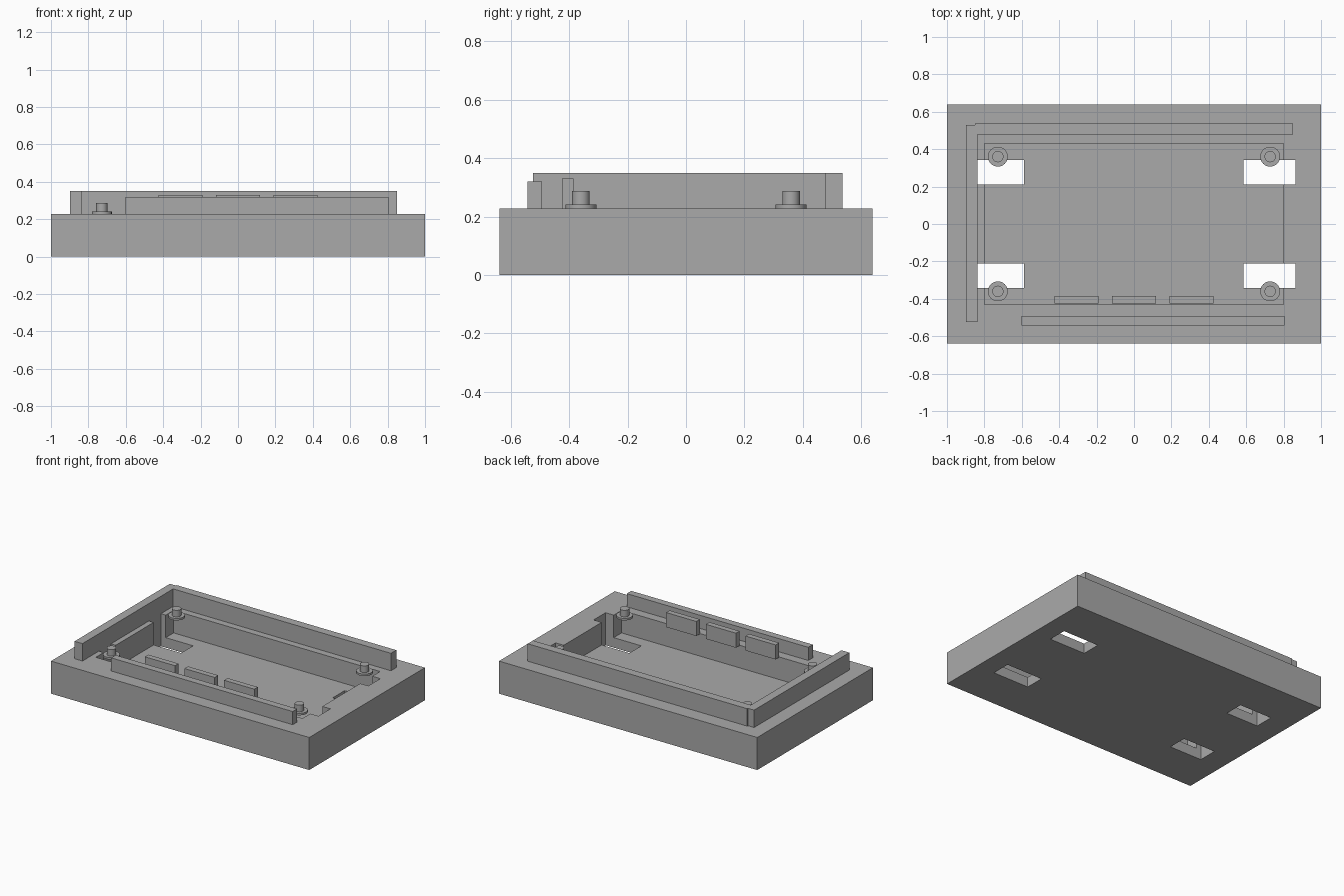
import bpy
import bmesh
from mathutils import Matrix

cube = bpy.data.objects.get("Cube")
if cube:
    bpy.data.objects.remove(cube, do_unlink=True)

GREY = (0.40, 0.40, 0.40, 1.0)
mat = bpy.data.materials.new("plain grey")
mat.use_nodes = True
mat.diffuse_color = GREY
mat.node_tree.nodes["Principled BSDF"].inputs["Base Color"].default_value = GREY

TOP = 0.228      # deck height of the base
FLOOR = 0.07     # pocket floor


def add_object(name, bm):
    bmesh.ops.recalc_face_normals(bm, faces=bm.faces)
    mesh = bpy.data.meshes.new(name)
    bm.to_mesh(mesh)
    bm.free()
    mesh.materials.append(mat)
    ob = bpy.data.objects.new(name, mesh)
    bpy.context.collection.objects.link(ob)
    return ob


def prism(name, outline, z0, z1):
    """Extrude a flat outline from z0 up to z1."""
    bm = bmesh.new()
    face = bm.faces.new([bm.verts.new((x, y, z0)) for x, y in outline])
    ext = bmesh.ops.extrude_face_region(bm, geom=[face])["geom"]
    verts = [g for g in ext if isinstance(g, bmesh.types.BMVert)]
    bmesh.ops.translate(bm, verts=verts, vec=(0, 0, z1 - z0))
    return add_object(name, bm)


def box(name, x0, x1, y0, y1, z0, z1):
    return prism(name, [(x0, y0), (x1, y0), (x1, y1), (x0, y1)], z0, z1)


def cut(target, cutter):
    """Subtract the cutter for good, then remove it."""
    cutter.hide_render = True
    mod = target.modifiers.new("cut", 'BOOLEAN')
    mod.operation = 'DIFFERENCE'
    mod.solver = 'EXACT'
    mod.object = cutter
    bpy.context.view_layer.objects.active = target
    bpy.ops.object.modifier_apply(modifier=mod.name)
    bpy.data.objects.remove(cutter, do_unlink=True)


# Base block with a pocket and four through slots
base = box("base", -1, 1, -0.64, 0.64, 0, TOP)
cut(base, box("pocket_cutter", -0.80, 0.80, -0.43, 0.43, FLOOR, 0.5))
for x0, x1 in ((-0.837, -0.588), (0.586, 0.863)):
    for y0, y1 in ((-0.343, -0.21), (0.21, 0.343)):
        cut(base, box("slot_cutter", x0, x1, y0, y1, -0.1, 0.5))

# Tall L-shaped rail along the back and one side
prism("corner_rail", [(-0.898, -0.525), (-0.837, -0.525), (-0.837, 0.478),
                      (0.85, 0.478), (0.85, 0.537), (-0.85, 0.537),
                      (-0.85, 0.529), (-0.898, 0.529)], TOP, 0.35)

# Lower front rail
box("front_rail", -0.602, 0.804, -0.543, -0.493, TOP, 0.32)

# Three upright tabs over the front edge of the pocket
for i, x in enumerate((-0.307, 0, 0.307)):
    box(f"tab_{i + 1}", x - 0.117, x + 0.117, -0.425, -0.386, TOP, 0.33)

# Locating pins with flanges
for sx, side in ((-1, "right"), (1, "left")):
    for sy, end in ((-1, "front"), (1, "back")):
        bm = bmesh.new()
        for r, z0, z1 in ((0.053, TOP, 0.242), (0.03, 0.242, 0.288)):
            place = Matrix.Translation((sx * 0.728, sy * 0.36, (z0 + z1) / 2))
            bmesh.ops.create_cone(bm, cap_ends=True, segments=48, radius1=r,
                                  radius2=r, depth=z1 - z0, matrix=place)
        pin = add_object(f"{end}_{side}_pin", bm)
        bpy.ops.object.select_all(action='DESELECT')
        pin.select_set(True)
        bpy.context.view_layer.objects.active = pin
        bpy.ops.object.shade_smooth_by_angle()
